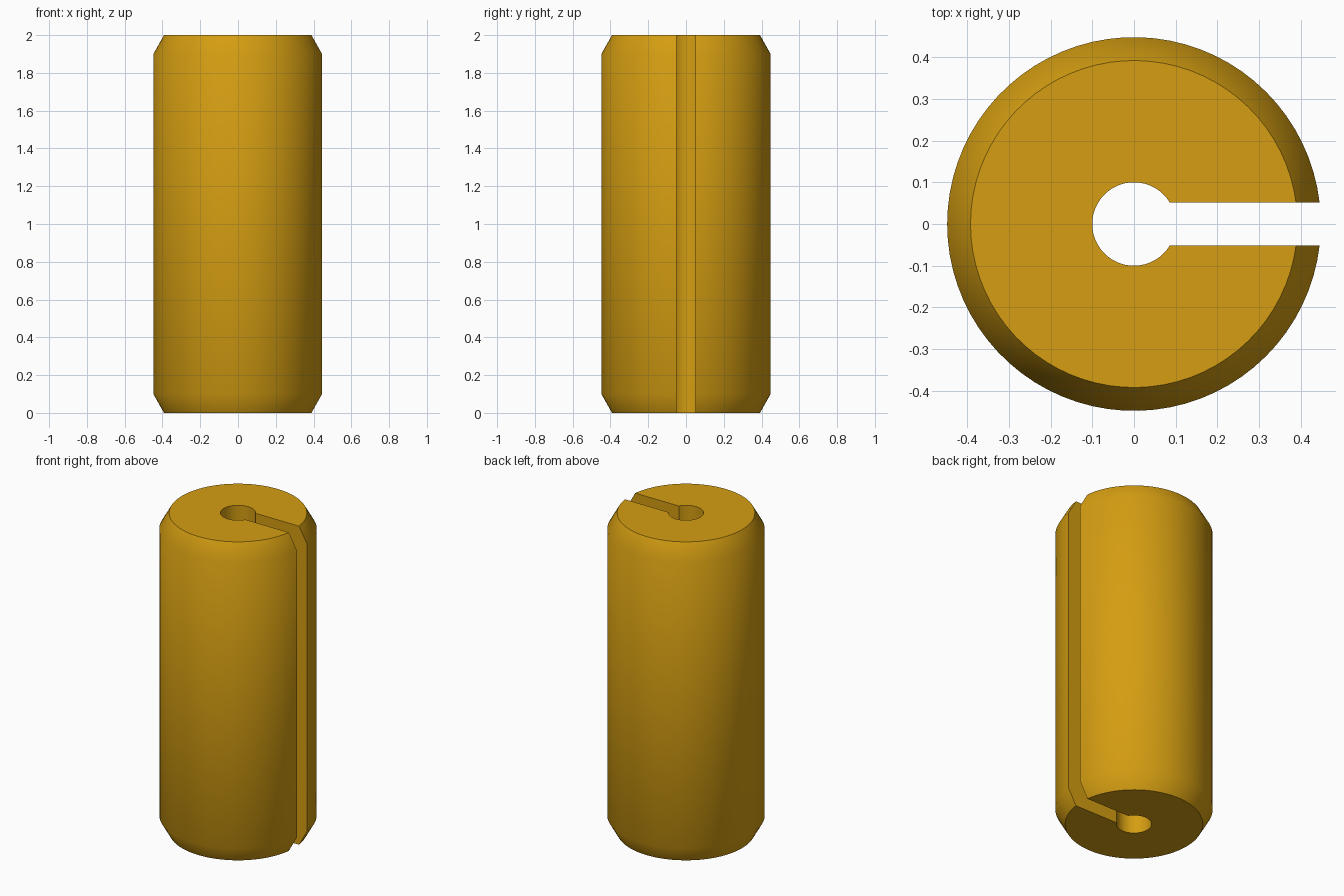
import bpy, bmesh, math

if "Cube" in bpy.data.objects:
    bpy.data.objects.remove(bpy.data.objects["Cube"])

SEGMENTS = 72       # steps around the body
SLOT = 0.051        # half width of the slot
BORE = 0.10         # radius of the centre hole

# Cross-section (radius, height): bottom chamfer, wall, top chamfer, bore
PROFILE = [(BORE, 0), (0.392, 0), (0.448, 0.1), (0.448, 1.9), (0.392, 2), (BORE, 2)]


def station(bm, t):
    """Profile copy at fraction t of the way round, slot edge to slot edge."""
    ring = []
    for r, z in PROFILE:
        start = math.asin(SLOT / r)
        a = start + t * (2 * math.pi - 2 * start)
        ring.append(bm.verts.new((r * math.cos(a), r * math.sin(a), z)))
    return ring


# Slotted body with bore, swept around z and open toward +x
bm = bmesh.new()
rings = [station(bm, i / SEGMENTS) for i in range(SEGMENTS + 1)]
n = len(PROFILE)
for a, b in zip(rings, rings[1:]):
    for k in range(n):
        m = (k + 1) % n
        bm.faces.new((a[k], a[m], b[m], b[k]))

# Flat slot walls
bm.faces.new(rings[0])
bm.faces.new(rings[-1][::-1])
bmesh.ops.recalc_face_normals(bm, faces=bm.faces)

mesh = bpy.data.meshes.new("slotted_cylinder")
bm.to_mesh(mesh)
bm.free()
body = bpy.data.objects.new("slotted_cylinder", mesh)
bpy.context.collection.objects.link(body)

gold = bpy.data.materials.new("dark gold")
gold.diffuse_color = (0.66, 0.34, 0.006, 1)
gold.use_nodes = True
gold.node_tree.nodes["Principled BSDF"].inputs["Base Color"].default_value = gold.diffuse_color
mesh.materials.append(gold)

# Smooth the wall and chamfers, keep the end and slot rims sharp
bpy.context.view_layer.objects.active = body
body.select_set(True)
bpy.ops.object.shade_smooth_by_angle(angle=math.radians(40))
